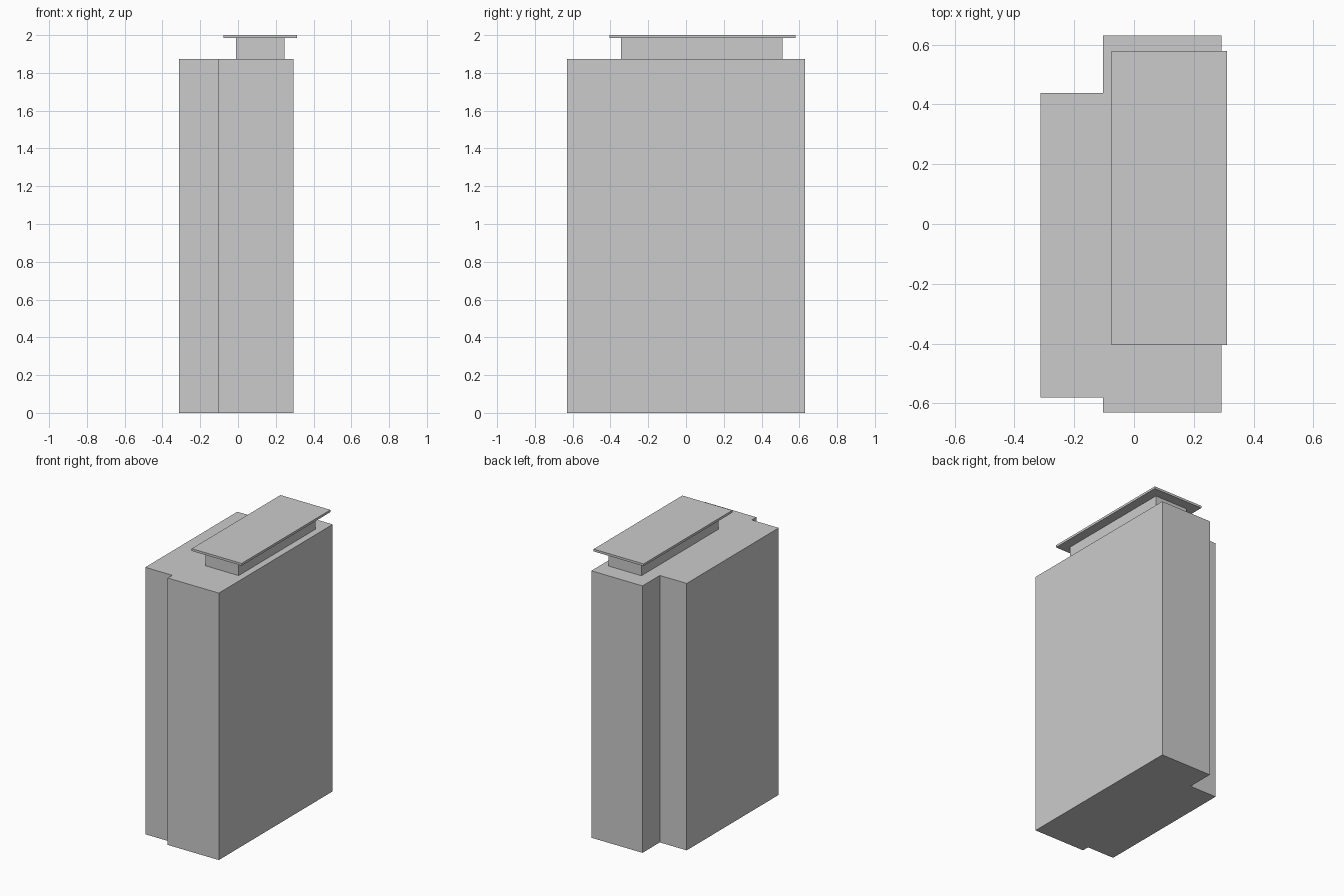
import bpy
import bmesh

if "Cube" in bpy.data.objects:
    bpy.data.objects.remove(bpy.data.objects["Cube"])


def prism(name, outline, z0, z1):
    """Extrude a flat outline (counter-clockwise x, y points) from z0 to z1."""
    bm = bmesh.new()
    base = bm.faces.new([bm.verts.new((x, y, z0)) for x, y in outline])
    top = bmesh.ops.extrude_face_region(bm, geom=[base], use_keep_orig=True)["geom"]
    verts = [g for g in top if isinstance(g, bmesh.types.BMVert)]
    bmesh.ops.translate(bm, verts=verts, vec=(0, 0, z1 - z0))
    bmesh.ops.recalc_face_normals(bm, faces=bm.faces)
    mesh = bpy.data.meshes.new(name)
    bm.to_mesh(mesh)
    bm.free()
    obj = bpy.data.objects.new(name, mesh)
    bpy.context.collection.objects.link(obj)
    return obj


def rect(x0, x1, y0, y1):
    return [(x0, y0), (x1, y0), (x1, y1), (x0, y1)]


# Main block with the narrower section stepped in on the left
prism("tower_body", [
    (-0.104, -0.631), (0.293, -0.631), (0.293, 0.631), (-0.104, 0.631),
    (-0.104, 0.439), (-0.313, 0.439), (-0.313, -0.581), (-0.104, -0.581),
], 0, 1.873)

# Recessed rooftop room
prism("roof_room", rect(-0.011, 0.245, -0.343, 0.510), 1.873, 1.984)

# Thin overhanging roof slab
prism("roof_slab", rect(-0.076, 0.312, -0.405, 0.579), 1.984, 2.0)
